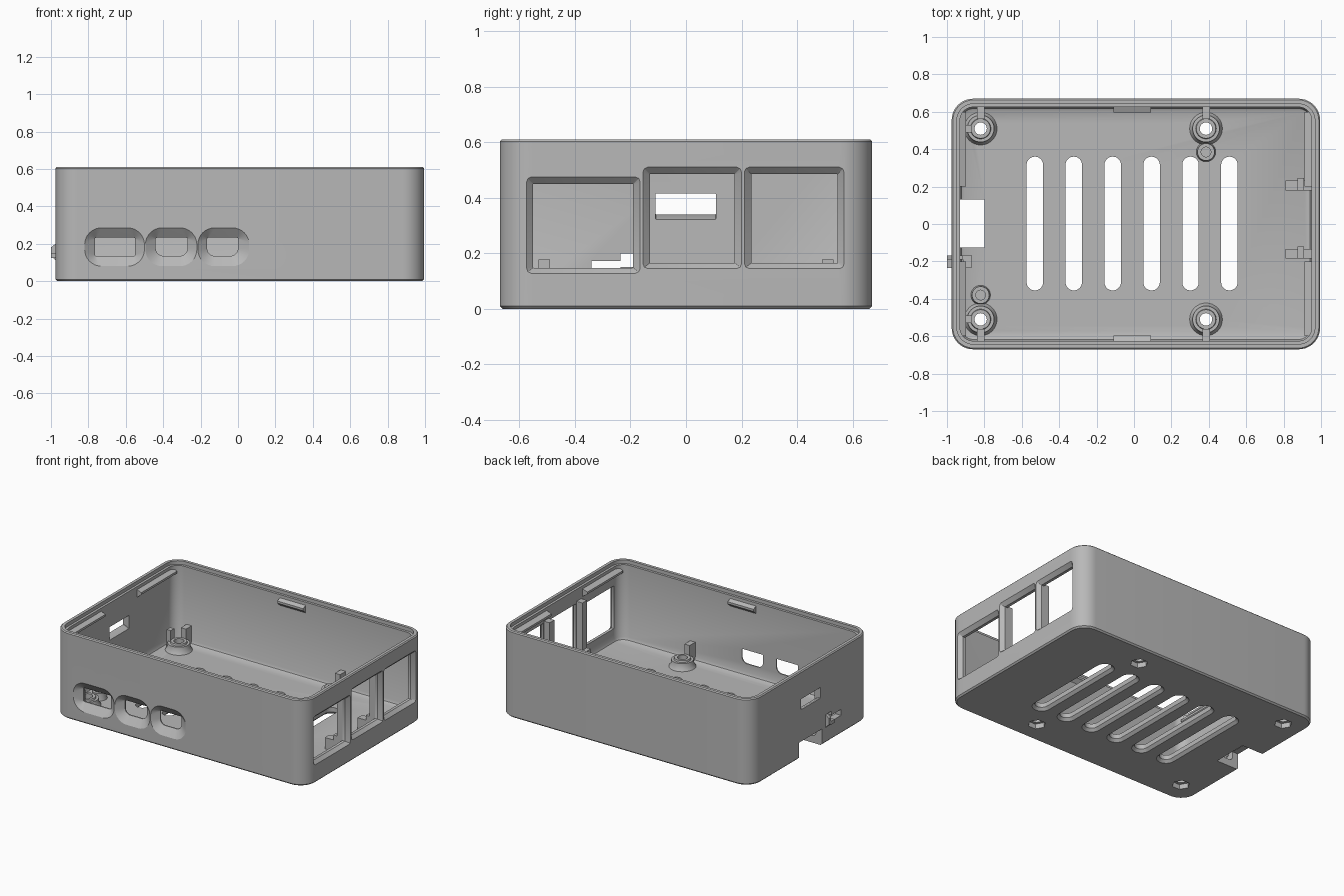
import bpy, bmesh, math

cube = bpy.data.objects.get("Cube")
if cube:
    bpy.data.objects.remove(cube, do_unlink=True)

grey = bpy.data.materials.new("plain grey plastic")
grey.use_nodes = True
COLOUR = (0.48, 0.48, 0.48, 1)
grey.diffuse_color = COLOUR
grey.node_tree.nodes["Principled BSDF"].inputs["Base Color"].default_value = COLOUR


def rounded(u0, u1, v0, v1, radii, seg=8):
    """Rounded rectangle; radii run from the upper right corner anticlockwise."""
    if not isinstance(radii, tuple):
        radii = (radii,) * 4
    pts = []
    corners = ((u1, v1, -1, -1), (u0, v1, 1, -1), (u0, v0, 1, 1), (u1, v0, -1, 1))
    for k, (u, v, su, sv) in enumerate(corners):
        r = radii[k]
        for i in range(seg + 1):
            a = math.pi / 2 * (k + i / seg)
            pts.append((u + su * r + r * math.cos(a), v + sv * r + r * math.sin(a)))
    return pts


def circle(x, y, r, n=32):
    return [(x + r * math.cos(math.tau * i / n), y + r * math.sin(math.tau * i / n))
            for i in range(n)]


def loft(name, axis, rings):
    """Join matching outlines, each placed at a distance along the axis."""
    place = {"x": lambda u, v, t: (t, u, v),
             "y": lambda u, v, t: (u, t, v),
             "z": lambda u, v, t: (u, v, t)}[axis]
    bm = bmesh.new()
    loops = [[bm.verts.new(place(u, v, t)) for u, v in ring] for t, ring in rings]
    n = len(loops[0])
    for a, b in zip(loops, loops[1:]):
        for i in range(n):
            j = (i + 1) % n
            bm.faces.new((a[i], a[j], b[j], b[i]))
    bm.faces.new(loops[0])
    bm.faces.new(loops[-1])
    bmesh.ops.recalc_face_normals(bm, faces=bm.faces)
    mesh = bpy.data.meshes.new(name)
    bm.to_mesh(mesh)
    bm.free()
    mesh.materials.append(grey)
    ob = bpy.data.objects.new(name, mesh)
    bpy.context.collection.objects.link(ob)
    return ob


def box(name, x0, x1, y0, y1, z0, z1):
    rect = [(x0, y0), (x1, y0), (x1, y1), (x0, y1)]
    return loft(name, "z", [(z0, rect), (z1, rect)])


def activate(ob):
    bpy.ops.object.select_all(action="DESELECT")
    ob.select_set(True)
    bpy.context.view_layer.objects.active = ob


def cut(ob, cutter):
    activate(ob)
    mod = ob.modifiers.new("cut", "BOOLEAN")
    mod.operation = "DIFFERENCE"
    mod.solver = "EXACT"
    mod.object = cutter
    bpy.ops.object.modifier_apply(modifier=mod.name)
    bpy.data.objects.remove(cutter, do_unlink=True)


def smooth(ob):
    activate(ob)
    bpy.ops.object.shade_smooth_by_angle(angle=math.radians(30))


X0, X1, Y, TOP, FLOOR = -0.975, 0.995, 0.67, 0.61, 0.05


def outline(inset):
    return rounded(X0 + inset, X1 - inset, inset - Y, Y - inset, 0.115 - inset, 10)


# Tray shell with bevelled rims, stepped lip and filleted floor
shell = loft("tray_shell", "z", [(0, outline(0.01)), (0.01, outline(0)),
                                 (TOP - 0.007, outline(0)), (TOP, outline(0.007))])
cut(shell, loft("cavity", "z", [
    (FLOOR, outline(0.07)), (FLOOR + 0.008, outline(0.053)), (FLOOR + 0.025, outline(0.045)),
    (TOP - 0.025, outline(0.045)), (TOP - 0.025, outline(0.028)), (TOP + 0.02, outline(0.028))]))

# Floor vents, flared underneath
for i in range(6):
    x = -0.53 + i * 0.208

    def vent(grow):
        w = 0.044 + grow
        return rounded(x - w, x + w, -0.355 - grow, 0.36 + grow, w - 0.0005)
    cut(shell, loft("vent", "z", [(-0.018, vent(0.036)), (0.018, vent(0)), (0.1, vent(0))]))

# Screw holes with hexagonal nut pockets underneath
POSTS = [(x, y) for x in (-0.82, 0.385) for y in (-0.51, 0.51)]
for x, y in POSTS:
    cut(shell, loft("screw_hole", "z", [(-0.02, circle(x, y, 0.033)), (0.1, circle(x, y, 0.033))]))
    cut(shell, loft("nut_pocket", "z", [(-0.02, circle(x, y, 0.058, 6)), (0.035, circle(x, y, 0.058, 6))]))

# Funnel-shaped front sockets, the last two with clipped lower corners
SOCKETS = (((-0.82, -0.50), (-0.765, -0.55), 0.006),
           ((-0.495, -0.22), (-0.44, -0.27), 0.04),
           ((-0.215, 0.06), (-0.165, 0.0), 0.04))
for (a, b), (c, d), low in SOCKETS:
    inner = rounded(c, d, 0.135, 0.232, (0.006, 0.006, low, low))
    cut(shell, loft("socket", "y", [(-Y - 0.02, rounded(a, b, 0.08, 0.285, 0.09)),
                                    (-Y, rounded(a, b, 0.08, 0.285, 0.09)),
                                    (-Y + 0.037, inner), (-Y + 0.1, inner)]))

# Side windows with flared outer edges
for y0, y1, z0, z1 in ((-0.55, -0.19, 0.148, 0.45),
                       (-0.13, 0.175, 0.165, 0.485),
                       (0.235, 0.545, 0.165, 0.485)):
    inner = rounded(y0, y1, z0, z1, 0.002, 2)
    outer = rounded(y0 - 0.025, y1 + 0.025, z0 - 0.02, z1 + 0.025, 0.018, 2)
    cut(shell, loft("window", "x", [(X1 - 0.15, inner), (X1 - 0.025, inner),
                                    (X1, outer), (X1 + 0.02, outer)]))

# Card notch, cable window with sloped sill, and indicator slots
cut(shell, box("card_notch", -1.1, -0.80, -0.125, 0.13, -0.02, 0.115))
cut(shell, loft("cable_window", "x", [
    (X0 - 0.02, rounded(-0.11, 0.108, 0.34, 0.415, 0.002, 1)),
    (X0 + 0.01, rounded(-0.11, 0.108, 0.34, 0.415, 0.002, 1)),
    (X0 + 0.05, rounded(-0.11, 0.108, 0.32, 0.415, 0.002, 1))]))
cut(shell, box("indicator_slot", -1.1, -0.9, -0.34, -0.19, 0.13, 0.172))
cut(shell, box("indicator_slot", -1.1, -0.9, -0.235, -0.19, 0.15, 0.2))
smooth(shell)

# Outer latch nub by the card notch
nub = [(X0 + 0.06, 0.10), (X0, 0.11), (-1.0, 0.135), (-1.0, 0.18), (X0, 0.2), (X0 + 0.06, 0.2)]
loft("latch_nub", "y", [(-0.19, nub), (-0.168, nub)])
box("latch_bridge", X0 - 0.024, X0 + 0.03, -0.235, -0.19, 0.125, 0.15)
box("latch_foot", -0.915, -0.87, -0.235, -0.165, FLOOR - 0.01, 0.15)

# Screw posts with locating fins
for x, y in POSTS:
    post = loft("screw_post", "z", [(FLOOR - 0.01, circle(x, y, 0.092)), (FLOOR + 0.006, circle(x, y, 0.085)),
                                    (FLOOR + 0.02, circle(x, y, 0.075)), (0.1, circle(x, y, 0.072)),
                                    (0.1, circle(x, y, 0.055)), (0.112, circle(x, y, 0.052))])
    cut(post, loft("bore", "z", [(0, circle(x, y, 0.033)), (0.2, circle(x, y, 0.033))]))
    smooth(post)
    near, far = sorted((math.copysign(0.562, y), math.copysign(0.626, y)))
    box("locating_fin", x - 0.02, x + 0.02, near, far, FLOOR - 0.01, 0.18)
    if x < 0:
        box("side_fin", x - 0.082, x - 0.05, y - 0.02, y + 0.02, FLOOR - 0.01, 0.178)

# Small support pegs
for x, y in ((0.385, 0.385), (-0.82, -0.38)):
    peg = loft("support_peg", "z", [(FLOOR - 0.01, circle(x, y, 0.055)), (FLOOR + 0.015, circle(x, y, 0.048)),
                                    (0.1, circle(x, y, 0.046))])
    cut(peg, loft("peg_hole", "z", [(0.06, circle(x, y, 0.026)), (0.2, circle(x, y, 0.026))]))
    smooth(peg)

# Window pillars and board rests inside the right-hand wall
for y0, y1 in ((-0.185, -0.135), (0.18, 0.232)):
    box("window_pillar", 0.905, 0.955, y0, y1, FLOOR - 0.01, 0.5)
    box("board_rest", 0.81, 0.91, y0, y1, FLOOR - 0.01, 0.13)
    box("board_stop", 0.875, 0.91, y0, y1 + 0.015, FLOOR - 0.01, 0.165)

# Wedge-shaped snap ridges below the lip
for side in (-1, 1):
    ridge = [(side * 0.63, 0.505), (side * 0.597, 0.535), (side * 0.597, 0.55), (side * 0.63, 0.565)]
    loft("snap_ridge", "x", [(-0.11, ridge), (0.092, ridge)])
    for wall, tip in ((X0 + 0.04, -0.897), (X1 - 0.04, 0.912)):
        rail = [(wall, 0.505), (tip, 0.535), (tip, 0.55), (wall, 0.565)]
        loft("snap_rail", "y", [(side * 0.2, rail), (side * 0.6, rail)])
